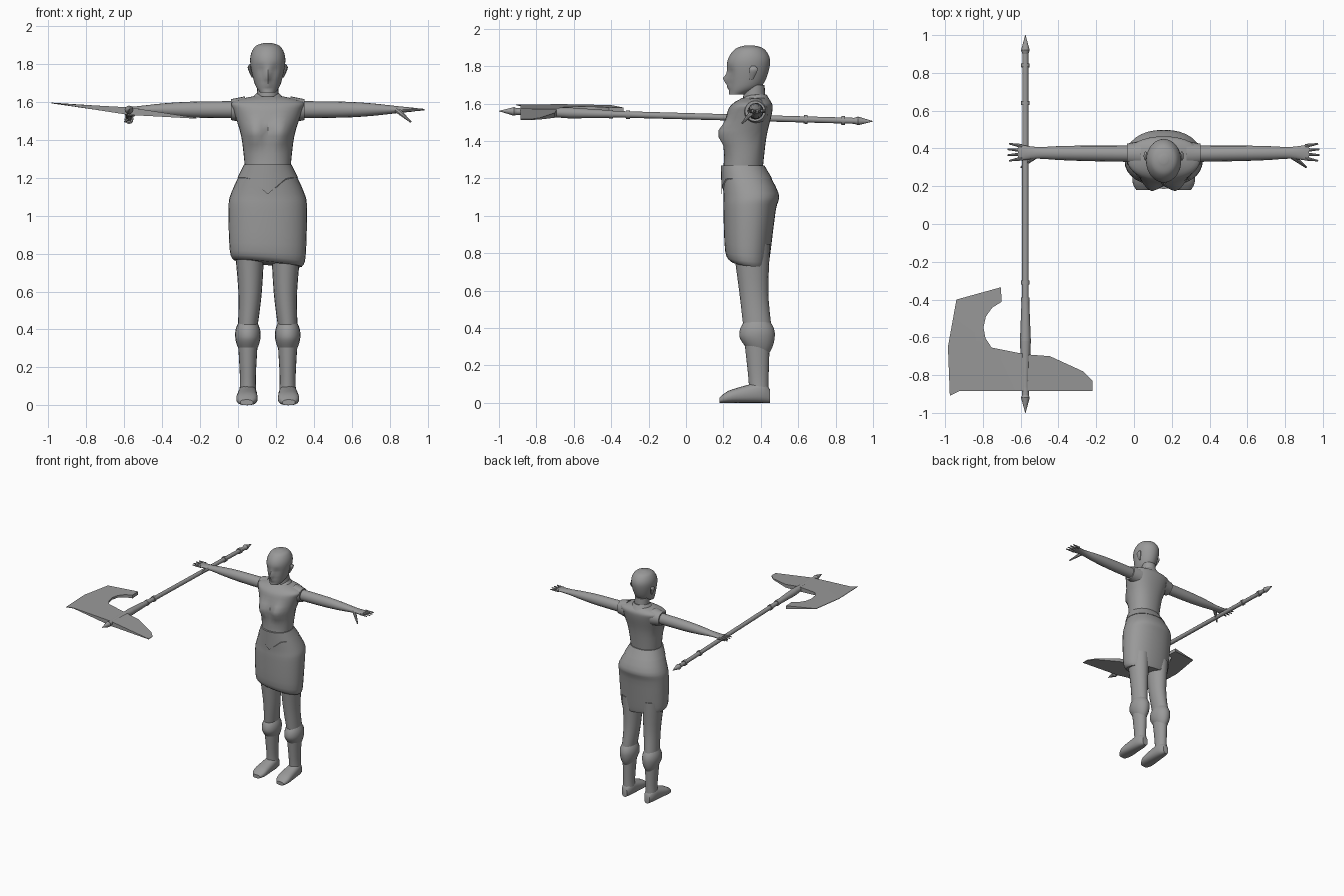
import bpy, bmesh, math
from mathutils import Vector

cube = bpy.data.objects.get("Cube")
if cube:
    bpy.data.objects.remove(cube, do_unlink=True)

CENTRE = .157   # body centre line
ARM_Y, ARM_Z = .37, 1.56
LEG_X = .105
POLE_X = -.575
SIDES = {"left": 1, "right": -1}

grey = bpy.data.materials.new("plain grey")
grey.use_nodes = True
grey.diffuse_color = (.32, .32, .32, 1)
grey.node_tree.nodes["Principled BSDF"].inputs["Base Color"].default_value = grey.diffuse_color


def finish(name, bm, angle=40):
    bmesh.ops.recalc_face_normals(bm, faces=bm.faces)
    mesh = bpy.data.meshes.new(name)
    bm.to_mesh(mesh)
    bm.free()
    mesh.materials.append(grey)
    obj = bpy.data.objects.new(name, mesh)
    bpy.context.collection.objects.link(obj)
    bpy.ops.object.select_all(action="DESELECT")
    obj.select_set(True)
    bpy.context.view_layer.objects.active = obj
    bpy.ops.object.shade_smooth_by_angle(angle=math.radians(angle))


def smooth_rings(rings, steps):
    """Spline interpolation between the given cross-sections."""
    out = []
    last = len(rings) - 1
    for i in range(last):
        before, start, end, after = (Vector(rings[max(0, min(last, i + k))]) for k in (-1, 0, 1, 2))
        leave, arrive = (end - before) / 2, (after - start) / 2
        for step in range(steps):
            t = step / steps
            ease = t * t * (3 - 2 * t)
            out.append(start.lerp(end, ease) + leave * t * (1 - t) ** 2 - arrive * t * t * (1 - t))
    return out + [Vector(rings[last])]


def loft(name, axis, rings, side=1, segs=20, steps=4, power=1, deform=None):
    """Skin ellipses (position, centre u, centre v, radius u, radius v) along an axis."""
    bm = bmesh.new()
    loops = []
    for pos, cu, cv, ru, rv in smooth_rings(rings, steps):
        loop = []
        for k in range(segs):
            c, s = math.cos(math.tau * k / segs), math.sin(math.tau * k / segs)
            u = cu + ru * math.copysign(abs(c) ** power, c)
            v = cv + rv * math.copysign(abs(s) ** power, s)
            point = Vector({"x": (pos, u, v), "y": (u, pos, v), "z": (u, v, pos)}[axis])
            if deform:
                deform(point)
            point.x = CENTRE + side * point.x
            loop.append(bm.verts.new(point))
        loops.append(loop)
    for low, high in zip(loops, loops[1:]):
        for k in range(segs):
            bm.faces.new((low[k - 1], low[k], high[k], high[k - 1]))
    bm.faces.new(loops[0])
    bm.faces.new(loops[-1])
    finish(name, bm)


def rod(name, start, end, r_start, r_end, segs=12):
    """Straight tapered rod between two points."""
    bm = bmesh.new()
    span = end - start
    bmesh.ops.create_cone(bm, cap_ends=True, segments=segs, radius1=r_start, radius2=r_end,
                          depth=span.length)
    bm.transform(span.to_track_quat("Z", "Y").to_matrix().to_4x4())
    bmesh.ops.translate(bm, verts=bm.verts, vec=(start + end) / 2)
    finish(name, bm)


def column(rows):
    """Turn (height, half width, front, back) rows into centred upright rings."""
    return [(z, 0, (front + back) / 2, half, (back - front) / 2) for z, half, front, back in rows]


def bump(distance, size):
    return math.exp(-(distance / size) ** 2)


# Torso with bust
def bust(p):
    if p.y < ARM_Y:
        p.y -= .05 * bump(abs(p.x) - .07, .055) * bump(p.z - 1.44, .06)


loft("torso", "z", column([(1.25, .12, .2, .41), (1.42, .14, .21, .43), (1.55, .18, .22, .46),
                           (1.6, .19, .25, .46), (1.63, .08, .3, .43)]),
     segs=32, power=.9, deform=bust)


# Neck and collar
def neckline(p):
    if p.y < ARM_Y:
        p.z -= .04 * bump(p.x, .04)


loft("neck", "z", column([(1.55, .06, .3, .43), (1.7, .055, .31, .42)]))
loft("collar", "z", column([(1.6, .1, .25, .46), (1.65, .06, .3, .43)]), deform=neckline)


# Head with eye sockets, nose and lips shaped from the face
def face(p):
    if p.y < .3:
        across = abs(p.x)
        p.y += .012 * bump(across - .04, .02) * bump(p.z - 1.77, .02)
        p.y -= .03 * bump(across, .013) * bump(p.z - 1.73, .025)
        p.y -= .01 * bump(across, .025) * bump(p.z - 1.69, .012)


loft("head", "z", column([(1.65, .04, .23, .32), (1.7, .07, .23, .41), (1.82, .093, .22, .45),
                          (1.89, .07, .26, .42), (1.912, .02, .32, .36)]),
     segs=40, steps=6, deform=face)


# Skirt with a slanted hem
def hem(p):
    drop = max(0, .9 - p.z) / .15
    p.z -= drop * (p.x + p.y - .33) / 10


SKIRT = column([(.75, .18, .24, .44), (.8, .2, .21, .45), (1.03, .207, .2, .48),
                (1.12, .193, .2, .495), (1.27, .122, .19, .415)])
loft("skirt", "z", SKIRT, segs=32, power=.9, deform=hem)


# Pointed yoke lying over the skirt top
def yoke_point(p):
    if p.y < ARM_Y:
        p.z -= max(0, .1 - abs(p.x)) * (1.27 - p.z) / .08


yoke = [ring + Vector((0, 0, 0, .004, .004)) for ring in smooth_rings(SKIRT, 4)[-3:]]
loft("skirt_yoke", "z", yoke, segs=32, power=.9, deform=yoke_point)


# Boot cuff dips at the back
def cuff_dip(p):
    p.z -= max(0, .36 - p.z) * (p.y - ARM_Y) * 4


# Boot foot from heel to toe, resting on the ground
foot = []
for step in range(13):
    t = step / 12
    rounding = max(.3, 1 - abs(2 * t - 1) ** 6) ** .5
    height = (.065 - .038 * t) * rounding
    foot.append((.45 - .27 * t, LEG_X + .006 * t, height, (.045 + .016 * t) * rounding, height))

# Cuff bulges between its two rims
cuff = []
for step in range(7):
    t = step / 6
    swell = math.sin(math.pi * (.2 + .6 * t)) ** .8
    cuff.append((.28 + .16 * t, LEG_X, .38, (.06 + .014 * t) * swell, (.09 + .01 * t) * swell))

for label, side in SIDES.items():
    def at(x, y, z):
        return Vector((CENTRE + side * x, y, z))

    loft(label + "_ear", "z", [(1.73, .08, .35, .005, .01), (1.78, .096, .36, .01, .024),
                               (1.8, .09, .36, .005, .012)], side, segs=10)

    # Flared armhole, arm and palm
    rod(label + "_sleeve", at(.12, ARM_Y, ARM_Z), at(.195, ARM_Y, ARM_Z), .07, .055, 20)
    arm = [(.15, .043, .045), (.4, .041, .042), (.55, .037, .033), (.67, .031, .02),
           (.77, .044, .01)]
    loft(label + "_arm", "x", [(x, ARM_Y + x / 100, ARM_Z, deep, tall) for x, deep, tall in arm],
         side, segs=16)

    # Fingers fan out from the knuckles, the thumb points down and forward
    for i in range(4):
        offset = i - 1.5
        root = at(.75, .38 + .022 * offset, ARM_Z)
        tip = at(.83 - .008 * abs(offset), .38 + .03 * offset, ARM_Z)
        rod(f"{label}_finger_{i + 1}", root, tip, .011, .004, 8)
    rod(label + "_thumb", at(.68, .36, ARM_Z), at(.755, .3, 1.495), .016, .005, 8)

    # Leg, boot shaft, cuff and foot
    loft(label + "_leg", "z", [(.85, .097, .35, .08, .1), (.6, .093, .362, .062, .078),
                               (.42, LEG_X, .38, .052, .075)], side)
    loft(label + "_boot_shaft", "z", [(.06, LEG_X, .39, .045, .052), (.15, LEG_X, .387, .042, .055),
                                      (.33, LEG_X, .38, .052, .068)], side)
    loft(label + "_boot_cuff", "z", cuff, side, steps=2, deform=cuff_dip)
    loft(label + "_boot_foot", "y", foot, side, steps=1, power=.8)


# Pole weapon, rising slightly toward the front
def on_pole(y):
    return Vector((POLE_X, y, 1.533 - .0275 * y))


rod("weapon_pole", on_pole(.92), on_pole(-.92), .016, .018)
rod("weapon_grip_rear", on_pole(-.4), on_pole(-.62), .02, .029)
rod("weapon_grip_front", on_pole(-.62), on_pole(-.91), .029, .016)
for i, y in enumerate((.84, .64, -.31, -.4)):
    rod(f"weapon_collar_{i + 1}", on_pole(y - .01), on_pole(y + .01), .023, .023)
for label, end in (("rear", 1), ("front", -1)):
    rod(label + "_spike", on_pole(.92 * end), on_pole(end), .023, .001)
    rod(label + "_spike_base", on_pole(.9 * end), on_pole(.92 * end), .016, .023)


# Blade halves: thick at the pole, thin at the outer edge
def blade(name, outline):
    bm = bmesh.new()
    top, base = [], []
    for x, y in outline:
        reach = x - POLE_X
        half = max(.002, .02 - abs(reach) / 20)
        z = 1.552 - .105 * reach
        top.append(bm.verts.new((x, y, z + half)))
        base.append(bm.verts.new((x, y, z - half)))
    bm.faces.new(top)
    bm.faces.new(base)
    for k in range(len(top)):
        bm.faces.new((top[k - 1], base[k - 1], base[k], top[k]))
    bmesh.ops.triangulate(bm, faces=[f for f in bm.faces if len(f.verts) > 4])
    finish(name, bm, 30)


BACK, FRONT = (POLE_X, -.69), (POLE_X, -.885)
hook = [(-.65 + .147 * math.cos(a), -.55 + .147 * math.sin(a))
        for a in (math.radians(110 + 23 * k) for k in range(6))]
blade("hooked_blade", [FRONT, (-.925, -.885), (-.975, -.91), (-.985, -.65), (-.94, -.4),
                       (-.705, -.335)] + hook + [BACK])
blade("swept_blade", [BACK, (-.445, -.7), (-.27, -.78), (-.22, -.83), (-.22, -.885), FRONT])
